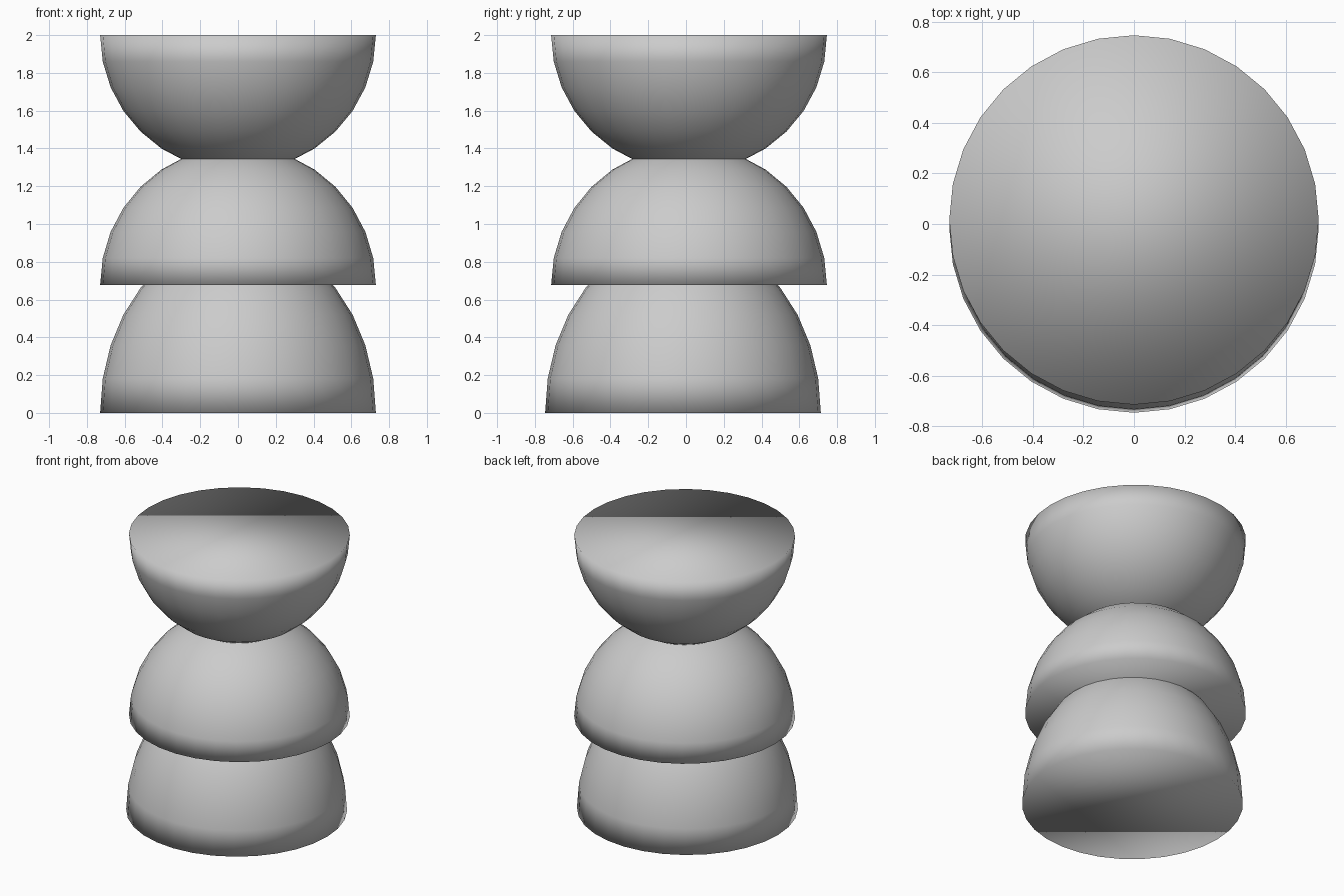
import bpy
import bmesh

if "Cube" in bpy.data.objects:
    bpy.data.objects.remove(bpy.data.objects["Cube"])

gray = bpy.data.materials.new("light_gray")
gray.diffuse_color = (0.6, 0.6, 0.6, 1.0)
gray.use_nodes = True
gray.node_tree.nodes["Principled BSDF"].inputs["Base Color"].default_value = gray.diffuse_color

RADIUS = 0.73


def half_sphere(name, y, z, height, flipped=False):
    """Capped half sphere with its flat side at z, domed up or (flipped) down."""
    bm = bmesh.new()
    bmesh.ops.create_uvsphere(bm, u_segments=32, v_segments=16, radius=1.0)
    lower = [v for v in bm.verts if v.co.z < -0.01]
    bmesh.ops.delete(bm, geom=lower, context='VERTS')
    rim = [e for e in bm.edges if e.is_boundary]
    bmesh.ops.contextual_create(bm, geom=rim)  # flat cap
    sign = -1 if flipped else 1
    for v in bm.verts:
        v.co = (v.co.x * RADIUS, v.co.y * RADIUS + y, max(v.co.z, 0) * height * sign + z)
    bmesh.ops.recalc_face_normals(bm, faces=bm.faces)
    for f in bm.faces:
        f.smooth = True
    mesh = bpy.data.meshes.new(name)
    bm.to_mesh(mesh)
    bm.free()
    mesh.materials.append(gray)
    obj = bpy.data.objects.new(name, mesh)
    bpy.context.collection.objects.link(obj)
    return obj


# Stack: tall base dome, middle dome, upturned top
half_sphere("base_dome", -0.016, 0.0, 0.935)
half_sphere("middle_dome", 0.016, 0.677, 0.735)
half_sphere("top_bowl", 0.016, 2.0, 0.722, flipped=True)
